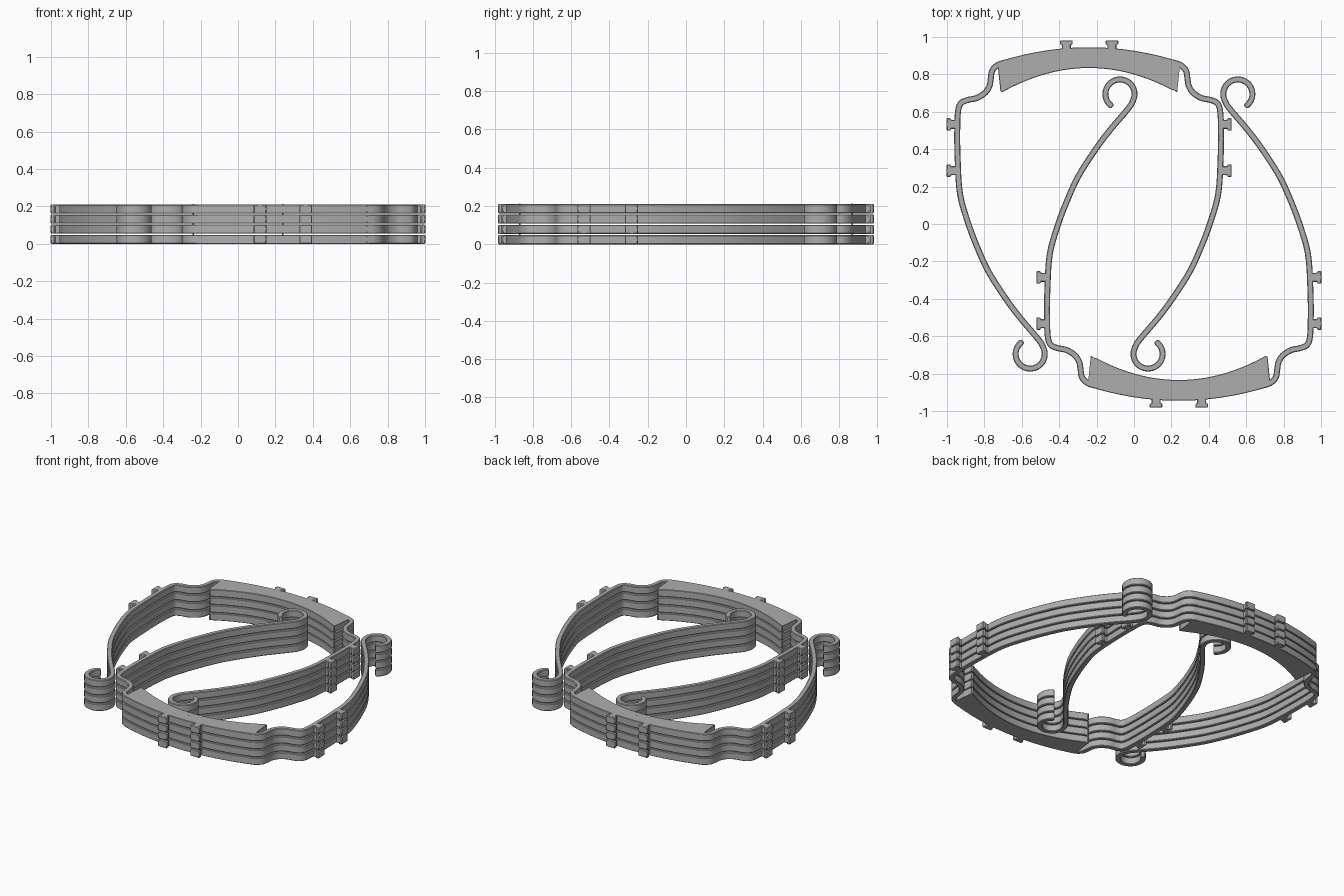
import bpy, bmesh, math
from mathutils import Vector

if "Cube" in bpy.data.objects:
    bpy.data.objects.remove(bpy.data.objects["Cube"])

H, STEP, LAYERS = 0.048, 0.054, 4      # layer height, spacing, count
HALF = 0.016                           # half width of the band
OFFSET = 0.24                          # sideways shift of each frame

grey = bpy.data.materials.new("grey_plastic")
grey.diffuse_color = (0.42, 0.42, 0.42, 1)
grey.use_nodes = True
grey.node_tree.nodes["Principled BSDF"].inputs["Base Color"].default_value = grey.diffuse_color


def smooth_path(pts, n=6):
    """Catmull-Rom curve through the points."""
    p = [Vector(q) for q in pts]
    p = [2 * p[0] - p[1]] + p + [2 * p[-1] - p[-2]]
    out = []
    for a, b, c, d in zip(p, p[1:], p[2:], p[3:]):
        for i in range(n):
            t = i / n
            out.append(0.5 * (2 * b + (c - a) * t + (2 * a - 5 * b + 4 * c - d) * t * t
                              + (3 * b - a - 3 * c + d) * t ** 3))
    return out + [p[-2]]


def build(name, left, right, z, side, turn, bevel=0.004):
    """Extrude the area between two matching rails into a solid."""
    bm = bmesh.new()

    def vert(q):
        return bm.verts.new((turn * (side * q[0] - OFFSET), turn * q[1], z))
    lv, rv = [vert(q) for q in left], [vert(q) for q in right]
    for i in range(len(lv) - 1):
        bm.faces.new((lv[i], lv[i + 1], rv[i + 1], rv[i]))
    ext = bmesh.ops.extrude_face_region(bm, geom=bm.faces[:])
    bmesh.ops.translate(bm, vec=(0, 0, H),
                        verts=[g for g in ext["geom"] if isinstance(g, bmesh.types.BMVert)])
    bmesh.ops.recalc_face_normals(bm, faces=bm.faces[:])
    me = bpy.data.meshes.new(name)
    bm.to_mesh(me)
    bm.free()
    me.materials.append(grey)
    ob = bpy.data.objects.new(name, me)
    bpy.context.collection.objects.link(ob)
    mod = ob.modifiers.new("edge_bevel", "BEVEL")
    mod.width, mod.segments, mod.limit_method = bevel, 1, "ANGLE"
    mod.angle_limit = math.radians(50)


# Centre line of the side arm: corner, S-bend, long sweep, then hook
arm = smooth_path([(.44, .866), (.488, .850), (.518, .820), (.526, .775), (.533, .738),
                   (.556, .702), (.600, .674), (.650, .663), (.686, .645), (.701, .600),
                   (.705, .500), (.703, .350), (.690, .160), (.645, 0), (.594, -.134),
                   (.535, -.260), (.445, -.400), (.370, -.500), (.285, -.600), (.254, -.640)])
for k in range(1, 27):
    a = math.radians(145 + k * 10.2)
    arm.append(Vector((.315 + .078 * math.cos(a), -.695 + .078 * math.sin(a))))
widths = [HALF] * len(arm)
end_dir = (arm[-1] - arm[-2]).normalized()
tip = arm[-1].copy()
for f in (.5, .85):                    # rounded hook tip
    arm.append(tip + end_dir * HALF * f)
    widths.append(HALF * math.sqrt(1 - f * f))
arm_l, arm_r = [], []
for i, p in enumerate(arm):
    d = (arm[min(i + 1, len(arm) - 1)] - arm[max(i - 1, 0)]).normalized()
    nrm = Vector((-d.y, d.x)) * widths[i]
    arm_l.append(p + nrm)
    arm_r.append(p - nrm)

# Crescent plate, with slightly rounded horns
plate_out, plate_in = [], []
for i in range(-20, 21):
    t = i / 20
    u = .486 * t
    plate_out.append((u, .945 - .326 * u * u))
    v = .462 * t
    plate_in.append((v, .834 - .60 * v * v))
for s, at in ((-1, 0), (1, len(plate_out))):
    plate_out.insert(at, (s * .488, .845))
    plate_in.insert(at, (s * .474, .708))

# Flared tab rails, from root to tip
TAB = [(.024, 0), (.024, .035), (.034, .037), (.034, .058)]


def tab(name, centre, across, out, z, side, turn):
    c, a, o = Vector(centre), Vector(across), Vector(out)
    build(name, [c + a * w + o * h for w, h in TAB],
          [c - a * w + o * h for w, h in TAB], z, side, turn)


# Two interlocked frames, each a stack of identical layers
for turn, which in ((1, "back"), (-1, "front")):
    for n in range(LAYERS):
        z = n * STEP
        build(f"{which}_plate_{n}", plate_out, plate_in, z, 1, turn)
        for side in (1, -1):
            build(f"{which}_hooked_arm_{n}", arm_l, arm_r, z, side, turn)
            tab(f"{which}_plate_tab_{n}", (.122, .924), (1, 0), (0, 1), z, side, turn)
            for y in (.533, .285):
                tab(f"{which}_arm_tab_{n}", (.704, y), (0, 1), (1, 0), z, side, turn)
    # Thin pin joining the stacked plates
    top = STEP * (LAYERS - 1) + H
    bpy.ops.mesh.primitive_cylinder_add(vertices=8, radius=.004, depth=top + .002,
                                        location=(-turn * OFFSET, turn * .87, top / 2 + .001))
    pin = bpy.context.object
    pin.name = f"{which}_stack_pin"
    pin.data.materials.append(grey)

bpy.ops.object.select_all(action="SELECT")
bpy.ops.object.shade_smooth_by_angle(angle=math.radians(30))
